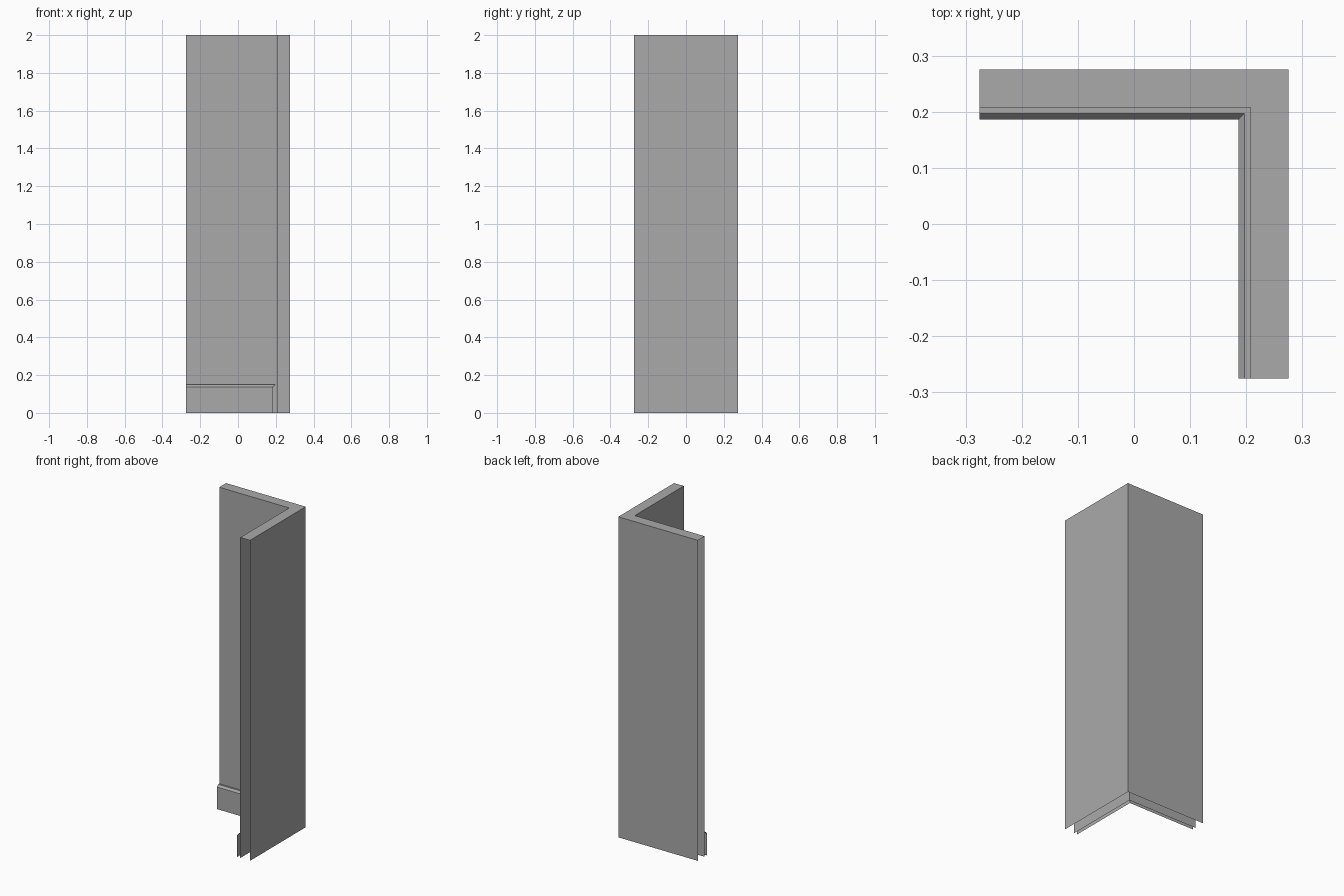
import bpy

if "Cube" in bpy.data.objects:
    bpy.data.objects.remove(bpy.data.objects["Cube"], do_unlink=True)

HALF = 0.275
HEIGHT = 2.0
WALL_IN = 0.208     # inner wall face
TRIM_TOP = 0.197    # inner end of the skirting bevel
TRIM_IN = 0.186     # front of the skirting

grey = bpy.data.materials.new("plain grey")
grey.use_nodes = True
grey.diffuse_color = (0.4, 0.4, 0.4, 1)
grey.node_tree.nodes["Principled BSDF"].inputs["Base Color"].default_value = (0.4, 0.4, 0.4, 1)


def corner_sweep(name, profile):
    """Sweep (offset, height) points around the corner, mitred, with open ends."""
    verts, faces = [], []
    for d, z in profile:
        verts += [(-HALF, d, z), (d, d, z), (d, -HALF, z)]
    for i in range(len(profile) - 1):
        for j in range(2):
            a = 3 * i + j
            faces.append((a, a + 1, a + 4, a + 3))
    mesh = bpy.data.meshes.new(name)
    mesh.from_pydata(verts, [], faces)
    mesh.materials.append(grey)
    mesh.update()
    obj = bpy.data.objects.new(name, mesh)
    bpy.context.collection.objects.link(obj)
    return obj


# Hollow corner wall: inner face, top, outer face
corner_sweep("corner_wall", [(WALL_IN, 0), (WALL_IN, HEIGHT), (HALF, HEIGHT), (HALF, 0)])

# Skirting board: front, bevel, narrow top
corner_sweep("skirting_board", [(TRIM_IN, 0), (TRIM_IN, 0.138), (TRIM_TOP, 0.15), (WALL_IN, 0.15)])
